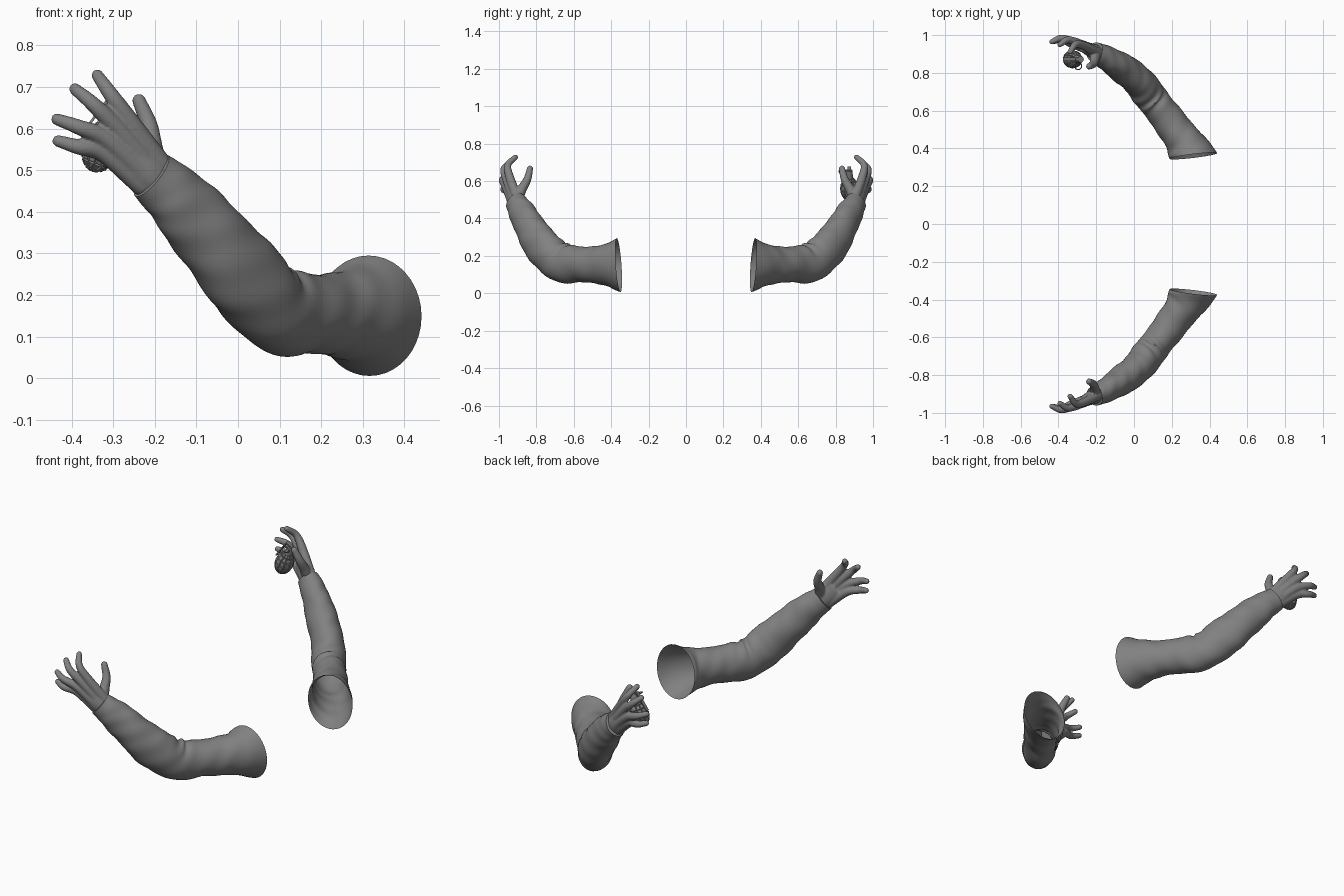
import bpy, bmesh, math
from mathutils import Vector, Matrix

if "Cube" in bpy.data.objects:
    bpy.data.objects.remove(bpy.data.objects["Cube"])

grey = bpy.data.materials.new("plain_grey")
grey.use_nodes = True
grey.diffuse_color = (0.22, 0.22, 0.22, 1)
grey.node_tree.nodes["Principled BSDF"].inputs["Base Color"].default_value = grey.diffuse_color


def make_object(name, bm, smooth=None):
    """Turn a bmesh into a grey object, smooth up to the given angle."""
    bmesh.ops.recalc_face_normals(bm, faces=bm.faces)
    mesh = bpy.data.meshes.new(name)
    bm.to_mesh(mesh)
    bm.free()
    mesh.materials.append(grey)
    ob = bpy.data.objects.new(name, mesh)
    bpy.context.collection.objects.link(ob)
    if smooth:
        bpy.ops.object.select_all(action='DESELECT')
        ob.select_set(True)
        bpy.context.view_layer.objects.active = ob
        bpy.ops.object.shade_smooth_by_angle(angle=math.radians(smooth))
    return ob


def mirror_across_y(ob):
    mod = ob.modifiers.new("Mirror", 'MIRROR')
    mod.use_axis = (False, True, False)
    mod.use_mirror_merge = False


def spline(stations, steps):
    """Catmull-Rom samples through stations of any dimension."""
    pts = [Vector(p) for p in stations]
    pts = [pts[0] * 2 - pts[1]] + pts + [pts[-1] * 2 - pts[-2]]
    out = []
    for i in range(len(pts) - 3):
        a, b, c, d = pts[i:i + 4]
        for k in range(steps):
            t = k / steps
            out.append((b * 2 + (c - a) * t + (a * 2 - b * 5 + c * 4 - d) * t * t
                        + (b * 3 - a - c * 3 + d) * t ** 3) / 2)
    return out + [pts[-2]]


def loft(bm, stations, steps, segs, start=None, folds=None, caps=False):
    """Sweep ellipses (x, y, z, side radius, up radius) along a smooth path."""
    path = spline(stations, steps)
    mids = [Vector(p[:3]) for p in path]
    rings = []
    for i, p in enumerate(path):
        f = i / steps
        t = (mids[min(i + 1, len(mids) - 1)] - mids[max(i - 1, 0)]).normalized()
        if start and f < 1:
            t = t.lerp(Vector(start).normalized(), 1 - f).normalized()
        u = t.cross(Vector((0, 0, 1))).normalized()
        v = u.cross(t)
        ring = []
        for k in range(segs):
            a = math.tau * k / segs
            s = 1 + (folds(f, a) if folds else 0)
            ring.append(bm.verts.new(mids[i] + (u * math.cos(a) * p[3] + v * math.sin(a) * p[4]) * s))
        rings.append(ring)
    for r, q in zip(rings, rings[1:]):
        for k in range(segs):
            j = (k + 1) % segs
            bm.faces.new((r[k], r[j], q[j], q[k]))
    if caps:
        bm.faces.new(rings[0])
        bm.faces.new(rings[-1])
    return rings


# Sleeves: open at the shoulder, bent at the elbow, gathered at the cuff
def folds(f, a):
    fade = min(f, 1) * min(1, (7 - f) * 1.2)
    spiral = 0.022 * math.sin(4.2 * f + 2 * a) + 0.016 * math.sin(8 * f - 3 * a + 1)
    elbow = math.exp(-((f - 3.1) / 0.9) ** 2) * max(0, math.sin(a + 0.3))
    return fade * (spiral + 0.05 * elbow * math.sin(11 * f + math.cos(a) * 2))


sleeve_path = [
    (0.315, -0.36, 0.15, 0.127, 0.145),
    (0.255, -0.45, 0.152, 0.098, 0.104),
    (0.175, -0.56, 0.155, 0.086, 0.097),
    (0.09, -0.67, 0.165, 0.086, 0.104),
    (0.015, -0.765, 0.245, 0.084, 0.104),
    (-0.07, -0.83, 0.345, 0.077, 0.092),
    (-0.145, -0.878, 0.43, 0.065, 0.079),
    (-0.208, -0.912, 0.487, 0.052, 0.064),
]
bm = bmesh.new()
rings = loft(bm, sleeve_path, 10, 40, start=(-0.12, -1, -0.07), folds=folds)
hem = [e for e in bm.edges if all(v in rings[-1] for v in e.verts)]
inner = [g for g in bmesh.ops.extrude_edge_only(bm, edges=hem)["geom"] if isinstance(g, bmesh.types.BMVert)]
centre = Vector(sleeve_path[-1][:3])
bmesh.ops.scale(bm, verts=inner, vec=(0.7, 0.7, 0.7), space=Matrix.Translation(-centre))
mirror_across_y(make_object("sleeves", bm, 60))

# Hands: wrist, then each digit runs from the wrist through knuckle to tip
digits = {
    "index": [(-0.18, -0.90, 0.505), (-0.262, -0.942, 0.62), (-0.308, -0.952, 0.685), (-0.338, -0.912, 0.728)],
    "middle": [(-0.20, -0.915, 0.495), (-0.292, -0.957, 0.602), (-0.35, -0.975, 0.66), (-0.392, -0.95, 0.695)],
    "ring": [(-0.215, -0.925, 0.48), (-0.314, -0.963, 0.572), (-0.385, -0.983, 0.604), (-0.435, -0.965, 0.622)],
    "little": [(-0.23, -0.92, 0.465), (-0.322, -0.952, 0.54), (-0.385, -0.975, 0.556), (-0.432, -0.965, 0.57)],
    "thumb": [(-0.20, -0.905, 0.50), (-0.207, -0.878, 0.555), (-0.215, -0.848, 0.61), (-0.238, -0.834, 0.667)],
}
widths = (0.028, 0.023, 0.0185, 0.0145)
bm = bmesh.new()
loft(bm, [(-0.14, -0.875, 0.425, 0.038, 0.045), (-0.21, -0.912, 0.488, 0.04, 0.05),
          (-0.27, -0.938, 0.55, 0.026, 0.055)], 6, 20, caps=True)
for name, points in digits.items():
    grow = 1.15 if name == "thumb" else 1
    stations = [(*p, w * grow, w * grow) for p, w in zip(points, widths)]
    loft(bm, stations, 7, 14, caps=True)
    for s in (stations[0], stations[-1]):
        bmesh.ops.create_uvsphere(bm, u_segments=14, v_segments=10, radius=s[3] * 0.99,
                                  matrix=Matrix.Translation(s[:3]))
hands = make_object("hands", bm, 80)
remesh = hands.modifiers.new("Blend", 'REMESH')
remesh.mode = 'VOXEL'
remesh.voxel_size = 0.0045
remesh.use_smooth_shade = True
soften = hands.modifiers.new("Soften", 'SMOOTH')
soften.iterations = 4
mirror_across_y(hands)

# Held grenade in the left hand: chunky body, cap, lever and pull ring
place = Matrix.Translation((-0.325, 0.872, 0.56)) @ Matrix.Rotation(0.42, 4, 'Y')


def grenade_part(name, bm, smooth=None):
    make_object(name, bm, smooth).matrix_world = place


bm = bmesh.new()
bmesh.ops.create_uvsphere(bm, u_segments=12, v_segments=8, radius=1,
                          matrix=Matrix.Diagonal((0.045, 0.045, 0.066, 1)))
bmesh.ops.recalc_face_normals(bm, faces=bm.faces)
bmesh.ops.inset_individual(bm, faces=bm.faces[:], thickness=0.003, depth=0.004)
grenade_part("grenade_body", bm)

bm = bmesh.new()
bmesh.ops.create_cone(bm, cap_ends=True, segments=16, radius1=0.022, radius2=0.017, depth=0.05,
                      matrix=Matrix.Translation((0, 0, 0.082)))
grenade_part("grenade_cap", bm, 40)

bm = bmesh.new()
for size, spot, tilt in (((0.036, 0.018, 0.006), (-0.012, 0, 0.109), 0),
                         ((0.006, 0.018, 0.11), (-0.044, 0, 0.06), 0.22)):
    bmesh.ops.create_cube(bm, size=1, matrix=Matrix.Translation(spot)
                          @ Matrix.Rotation(tilt, 4, 'Y') @ Matrix.Diagonal((*size, 1)))
grenade_part("grenade_lever", bm)

bm = bmesh.new()
ring_r, wire = 0.02, 0.003
loops = [[bm.verts.new(((ring_r + wire * math.cos(b)) * math.cos(a) - 0.01,
                        (ring_r + wire * math.cos(b)) * math.sin(a) - 0.035,
                        0.095 + wire * math.sin(b)))
          for b in (math.tau * j / 8 for j in range(8))]
         for a in (math.tau * i / 24 for i in range(24))]
for i in range(24):
    for j in range(8):
        n, m = loops[(i + 1) % 24], (j + 1) % 8
        bm.faces.new((loops[i][j], n[j], n[m], loops[i][m]))
grenade_part("grenade_pull_ring", bm, 60)
